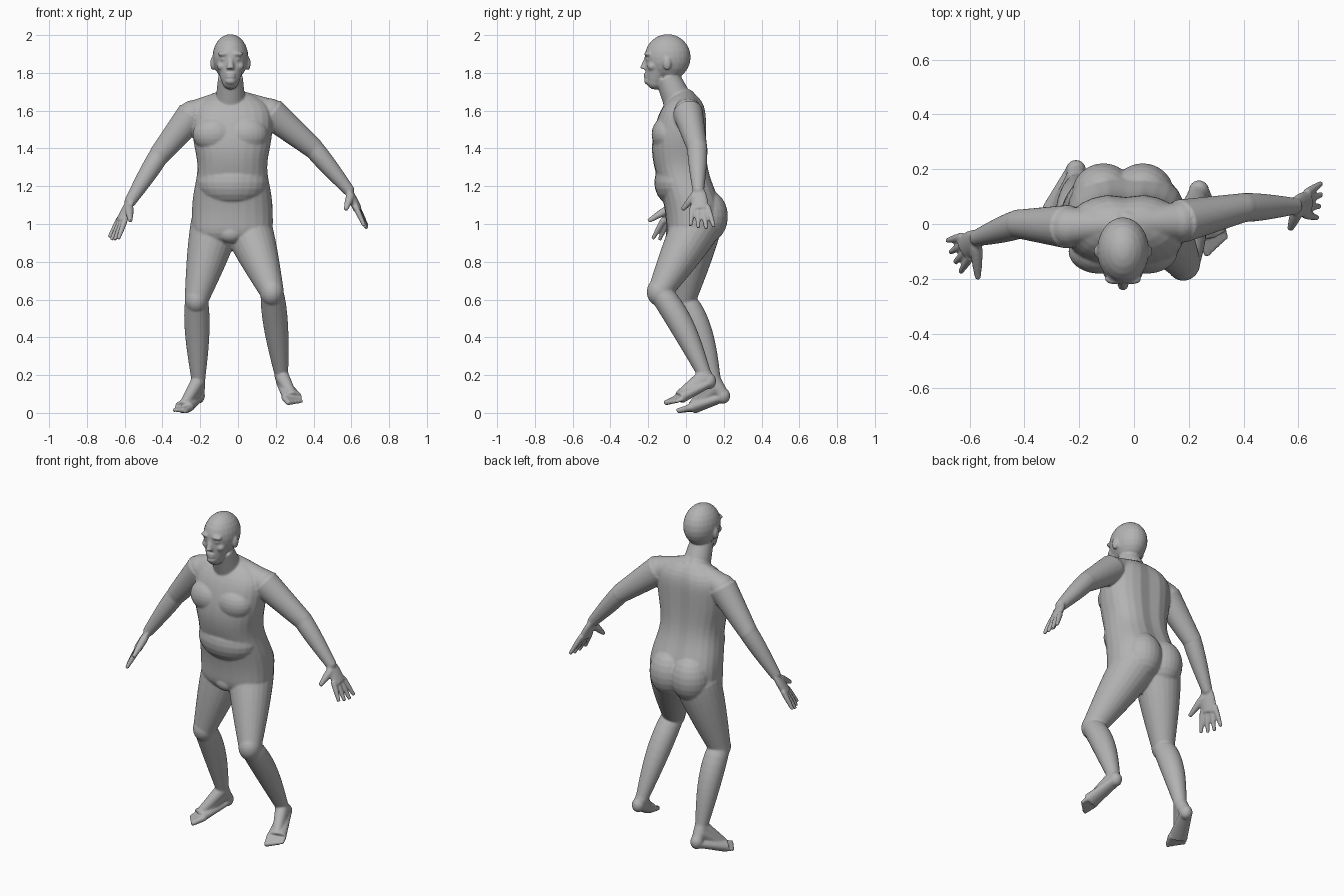
import bpy, bmesh, math
from mathutils import Vector, Matrix

default_cube = bpy.data.objects.get("Cube")
if default_cube:
    bpy.data.objects.remove(default_cube)

SIDES = 24
MIDDLE = -.04
FORWARD = Vector((0, -1, 0))
ACROSS = Vector((1, 0, 0))
UP = Vector((0, 0, 1))

skin_colour = (.45, .45, .45, 1)
skin = bpy.data.materials.new("grey_skin")
skin.use_nodes = True
skin.diffuse_color = skin_colour
skin.node_tree.nodes["Principled BSDF"].inputs["Base Color"].default_value = skin_colour


def mix(start, end, amount):
    return start + (end - start) * amount


def bump(value, peak, spread):
    return math.exp(-((value - peak) / spread) ** 2)


def oval(centre, wide, deep, power=2):
    """Ring of points; a higher power makes the oval squarer."""
    points = []
    for index in range(SIDES):
        angle = math.tau * index / SIDES
        cosine, sine = math.cos(angle), math.sin(angle)
        points.append(centre
                      + wide * math.copysign(abs(cosine) ** (2 / power), cosine)
                      + deep * math.copysign(abs(sine) ** (2 / power), sine))
    return points


def loft(mesh, rings):
    """Skin a row of rings and cap both ends."""
    rows = [[mesh.verts.new(point) for point in ring] for ring in rings]
    for lower, upper in zip(rows, rows[1:]):
        for index in range(SIDES):
            following = (index + 1) % SIDES
            mesh.faces.new((lower[index], lower[following], upper[following], upper[index]))
    mesh.faces.new(rows[0])
    mesh.faces.new(rows[-1])


def segment(mesh, start, end, start_radius, end_radius, side=FORWARD,
            thickness=1, swell=0, bow=Vector()):
    """Tapered muscle between two joints, fullest a little above its middle."""
    axis = (end - start).normalized()
    wide = (side - axis * side.dot(axis)).normalized()
    deep = axis.cross(wide) * thickness
    rings = []
    steps = 10
    for step in range(steps + 1):
        along = step / steps
        arch = math.sin(math.pi * along ** .75)
        radius = mix(start_radius, end_radius, along) + swell * arch
        rings.append(oval(mix(start, end, along) + bow * arch, wide * radius, deep * radius))
    loft(mesh, rings)


def blob(mesh, centre, radii):
    place = Matrix.Translation(centre) @ Matrix.Diagonal((*radii, 1))
    bmesh.ops.create_uvsphere(mesh, u_segments=SIDES, v_segments=SIDES // 2,
                              radius=1, matrix=place)


def ball(mesh, centre, radius):
    blob(mesh, centre, (radius, radius, radius))


def finish(name, mesh):
    """Fuse the overlapping masses into one soft surface."""
    bmesh.ops.recalc_face_normals(mesh, faces=mesh.faces)
    data = bpy.data.meshes.new(name)
    mesh.to_mesh(data)
    mesh.free()
    data.materials.append(skin)
    part = bpy.data.objects.new(name, data)
    bpy.context.collection.objects.link(part)
    fuse = part.modifiers.new("fuse", "REMESH")
    fuse.mode = "VOXEL"
    fuse.voxel_size = .0055
    fuse.use_smooth_shade = True
    soften = part.modifiers.new("soften", "SMOOTH")
    soften.factor = .5
    soften.iterations = 7


def build_trunk(mesh):
    """Torso from crotch to collar, with a narrow waist and a dented spine."""
    rings = []
    for level in range(33):
        z = .9 + level / 40
        taper = 1 - max(0, (z - 1.5) / .22, (1.02 - z) / .15) ** 4
        half = (.215 - .03 * bump(z, 1.3, .13)) * taper
        front = (-.1 - .08 * bump(z, 1.4, .24)) * taper
        back = (.11 + .08 * bump(z, 1.06, .17)) * taper
        centre = Vector((MIDDLE + .01, (front + back) / 2, z))
        ring = oval(centre, ACROSS * half, FORWARD * (back - front) / 2, 2.4)
        for point in ring:
            if point.y > centre.y:
                point.y -= .012 * taper * bump(point.x, centre.x, .04)
        rings.append(ring)
    loft(mesh, rings)
    blob(mesh, (MIDDLE + .01, -.05, 1.22), (.185, .118, .13))
    blob(mesh, (MIDDLE, -.06, .95), (.065, .045, .05))
    for sign in (-1, 1):
        blob(mesh, (MIDDLE + sign * .085, -.1, 1.475), (.115, .082, .095))
        blob(mesh, (MIDDLE + sign * .072, .11, 1.04), (.115, .112, .14))


def build_arm(mesh, shoulder, elbow, wrist):
    collar = Vector((MIDDLE, 0, 1.67))
    segment(mesh, collar, shoulder, .05, .072)
    ball(mesh, shoulder, .075)
    segment(mesh, shoulder, elbow, .08, .053, thickness=1.05)
    ball(mesh, elbow, .054)
    segment(mesh, elbow, wrist, .053, .031, swell=.004)


def build_leg(mesh, hip, knee, ankle):
    ball(mesh, hip, .128)
    segment(mesh, hip, knee, .13, .064, swell=.007)
    blob(mesh, knee, (.063, .068, .075))
    segment(mesh, knee, ankle, .06, .036, swell=.015, bow=FORWARD * -.02)
    ball(mesh, ankle, .038)


def build_hand(mesh, wrist, knuckles, across, thumb):
    """Palm, four fanned fingers and a thumb."""
    across = across.normalized()
    reach = (knuckles - wrist).normalized()
    ball(mesh, wrist, .031)
    segment(mesh, wrist, knuckles + reach * .01, .032, .046, across, .5, .006)
    for finger in (-1.5, -.5, .5, 1.5):
        root = knuckles + across * finger * .026 - reach * .01
        length = .135 - .01 * abs(finger - .2)
        tip = root + reach * length + across * finger * .016
        segment(mesh, root, tip, .015, .01, across, swell=.002)
    base = mix(wrist, knuckles, .3) - across * .02
    segment(mesh, base, thumb, .022, .011, UP, swell=.003)


def build_foot(mesh, ankle, heel, toe, inner):
    """Heel, sole, instep and five toes, inner being the big toe's side."""
    length = toe - heel
    side = length.cross(UP).normalized()
    rise = side.cross(length).normalized()
    pad = mix(heel, toe, .76) + rise * .021
    cup = mix(heel, toe, .13) + rise * .04
    blob(mesh, cup, (.037, .038, .042))
    segment(mesh, cup - rise * .008, pad, .036, .054, side, .65)
    segment(mesh, mix(ankle, cup, .4), pad, .038, .03, side)
    segment(mesh, ankle, pad + rise * .008, .038, .026, side)
    segment(mesh, ankle, cup, .037, .034, side)
    for index in range(5):
        shift = side * inner * (.04 - .02 * index)
        radius = .018 - .0015 * index
        lift = shift + rise * radius
        root = mix(heel, toe, .72) + lift
        tip = mix(heel, toe, 1.02 - .03 * index) + lift
        segment(mesh, root, tip, radius, radius * .75, side, swell=.001)


def build_head(mesh):
    """Skull, jaw and neck, then the features."""
    brow, chin = Vector((MIDDLE, -.13, 1.9)), Vector((MIDDLE, -.165, 1.757))
    blob(mesh, (MIDDLE, -.097, 1.883), (.095, .122, .122))
    segment(mesh, brow, chin, .077, .048, ACROSS, swell=.008)
    ball(mesh, chin, .045)
    segment(mesh, Vector((MIDDLE, -.02, 1.6)), Vector((MIDDLE, -.1, 1.78)), .085, .065)
    segment(mesh, Vector((MIDDLE, -.208, 1.88)), Vector((MIDDLE, -.224, 1.82)),
            .011, .021, ACROSS)
    blob(mesh, (MIDDLE, -.2, 1.757), (.03, .022, .02))
    for lip in (1.779, 1.794):
        blob(mesh, (MIDDLE, -.208, lip), (.028, .016, .008))
    for sign in (-1, 1):
        blob(mesh, (MIDDLE + sign * .032, -.2, 1.9), (.036, .021, .014))
        blob(mesh, (MIDDLE + sign * .036, -.194, 1.872), (.017, .018, .009))
        blob(mesh, (MIDDLE + sign * .045, -.178, 1.835), (.028, .027, .024))
        blob(mesh, (MIDDLE + sign * .093, -.1, 1.85), (.014, .022, .036))


# Joints of the pose
left_shoulder, right_shoulder = Vector((.17, .01, 1.59)), Vector((-.24, -.01, 1.58))
left_elbow, right_elbow = Vector((.4, .06, 1.4)), Vector((-.42, 0, 1.36))
left_wrist, right_wrist = Vector((.585, .065, 1.18)), Vector((-.57, -.05, 1.12))
left_hip, right_hip = Vector((.045, .06, 1)), Vector((-.12, .06, 1))
left_knee, right_knee = Vector((.18, -.14, .64)), Vector((-.22, -.01, .6))
left_ankle, right_ankle = Vector((.23, .1, .2)), Vector((-.21, .15, .17))

# Whole figure, limb by limb
body = bmesh.new()
build_trunk(body)
build_head(body)
build_arm(body, left_shoulder, left_elbow, left_wrist)
build_arm(body, right_shoulder, right_elbow, right_wrist)
build_leg(body, left_hip, left_knee, left_ankle)
build_leg(body, right_hip, right_knee, right_ankle)
build_hand(body, left_wrist, Vector((.63, .075, 1.085)),
           Vector((.1, 1, 0)), Vector((.57, -.02, 1.075)))
build_hand(body, right_wrist, Vector((-.615, -.085, 1.02)),
           Vector((-.4, 1, .1)), Vector((-.57, -.2, 1.015)))
build_foot(body, left_ankle, Vector((.222, .17, .145)), Vector((.305, -.09, .036)), 1)
build_foot(body, right_ankle, Vector((-.192, .238, .06)), Vector((-.315, -.02, -.006)), -1)
finish("body", body)
